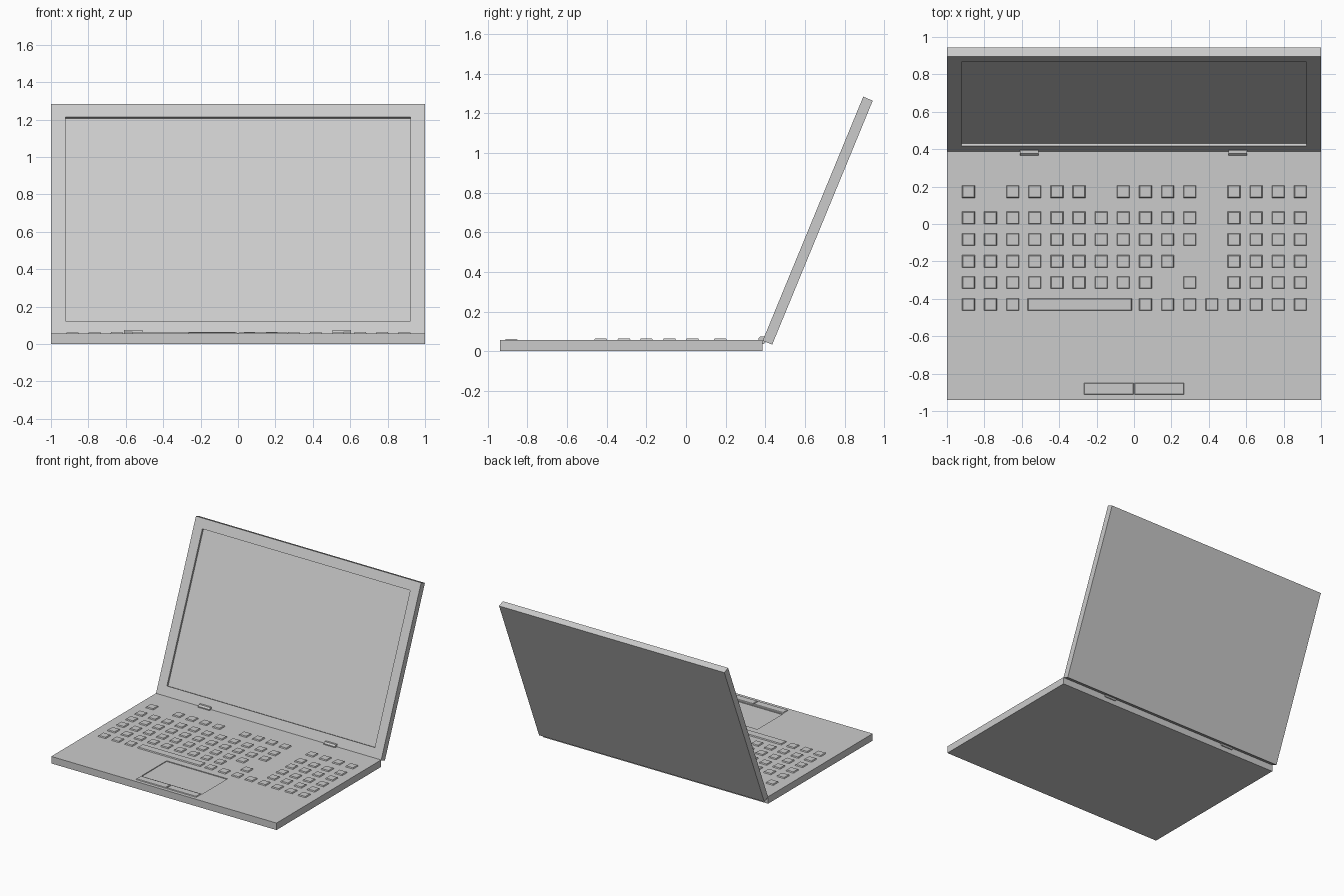
import bpy, bmesh
from math import radians, pi
from mathutils import Matrix, Vector

if "Cube" in bpy.data.objects:
    bpy.data.objects.remove(bpy.data.objects["Cube"])

TOP = 0.056          # deck height
PITCH = 0.1183       # key spacing


def finish(name, bm):
    bmesh.ops.recalc_face_normals(bm, faces=bm.faces[:])
    me = bpy.data.meshes.new(name)
    bm.to_mesh(me)
    bm.free()
    ob = bpy.data.objects.new(name, me)
    bpy.context.collection.objects.link(ob)
    return ob


def add_box(bm, x0, x1, y0, y1, z0, z1, taper=0.0):
    mid = Vector(((x0 + x1) / 2, (y0 + y1) / 2, (z0 + z1) / 2))
    size = (x1 - x0, y1 - y0, z1 - z0)
    m = Matrix.Translation(mid) @ Matrix.Diagonal((*size, 1))
    verts = bmesh.ops.create_cube(bm, size=1, matrix=m)["verts"]
    for v in verts:
        if v.co.z > mid.z:
            v.co.x += taper if v.co.x < mid.x else -taper
            v.co.y += taper if v.co.y < mid.y else -taper


def box(name, *dims, taper=0.0):
    bm = bmesh.new()
    add_box(bm, *dims, taper=taper)
    return finish(name, bm)


# Base slab with a shallow touchpad recess
base = box("base", -1, 1, -0.94, 0.387, 0, TOP)
cutter = box("touchpad_cutter", -0.27, 0.27, -0.84, -0.52, TOP - 0.006, TOP + 0.05)
cutter.hide_render = True
cutter.hide_viewport = True
cut = base.modifiers.new("touchpad_recess", "BOOLEAN")
cut.operation = "DIFFERENCE"
cut.solver = "EXACT"
cut.object = cutter

# Touchpad buttons
for side, x0 in (("left", -0.27), ("right", 0.0)):
    box(side + "_touchpad_button", x0 + 0.001, x0 + 0.269, -0.914, -0.848,
        TOP - 0.002, TOP + 0.006, taper=0.005)

# Keyboard: (row centre y, occupied columns)
pad = [12, 13, 14, 15]
rows = [
    (0.173, [0, 2, 3, 4, 5, 7, 8, 9, 10] + pad),
    (0.033, list(range(11)) + pad),
    (-0.083, list(range(11)) + pad),
    (-0.200, list(range(10)) + pad),
    (-0.313, list(range(9)) + [10] + pad),
    (-0.430, [0, 1, 2, 8, 9, 10, 11] + pad),
]
bm = bmesh.new()
for y, cols in rows:
    for c in cols:
        x = -0.885 + c * PITCH
        add_box(bm, x - 0.035, x + 0.035, y - 0.034, y + 0.034,
                TOP - 0.002, TOP + 0.008, taper=0.005)
finish("keys", bm)
box("space_bar", -0.57, -0.01, -0.464, -0.396, TOP - 0.002, TOP + 0.008, taper=0.005)

# Lid with sunken screen, tilted back about its lower front edge
bm = bmesh.new()
add_box(bm, -1, 1, 0, 0.052, 0, 1.332)
bm.normal_update()
front = min(bm.faces, key=lambda f: f.calc_center_median().y)
bmesh.ops.inset_region(bm, faces=[front], thickness=0.077, use_even_offset=True)
inner = bmesh.ops.extrude_discrete_faces(bm, faces=[front])["faces"][0]
bmesh.ops.translate(bm, verts=inner.verts[:], vec=(0, 0.016, 0))
lid = finish("screen_lid", bm)
lid.location = (0, 0.387, 0.053)
lid.rotation_euler = (radians(-22.4), 0, 0)

# Hinge barrels
for side, x in (("left", -0.56), ("right", 0.555)):
    bm = bmesh.new()
    m = Matrix.Translation((x, 0.385, 0.056)) @ Matrix.Rotation(pi / 2, 4, "Y") \
        @ Matrix.Rotation(pi / 8, 4, "Z")
    bmesh.ops.create_cone(bm, cap_ends=True, segments=8, radius1=0.021,
                          radius2=0.021, depth=0.1, matrix=m)
    finish(side + "_hinge", bm)
